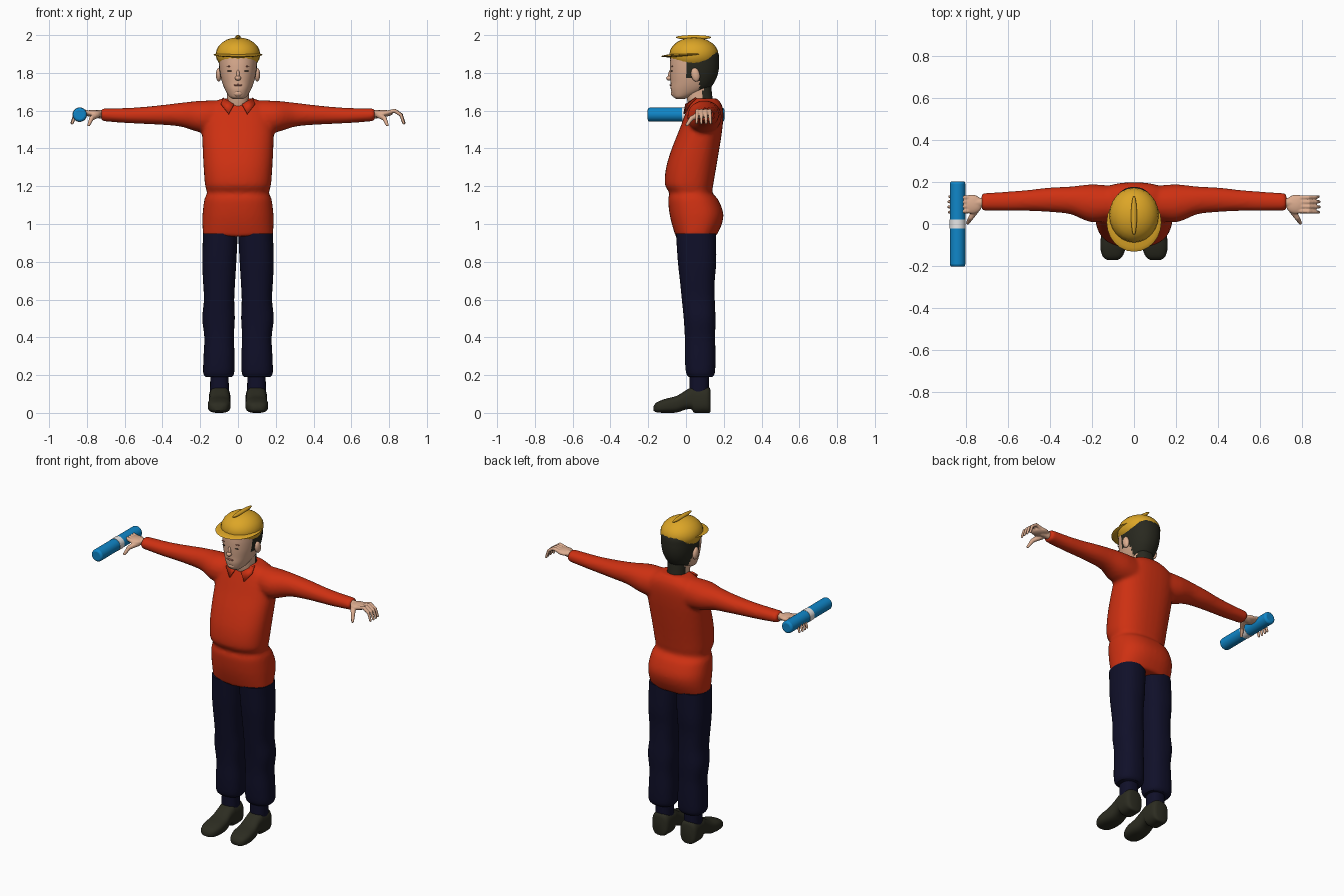
import bpy, bmesh, math
from mathutils import Matrix, Vector

if "Cube" in bpy.data.objects:
    bpy.data.objects.remove(bpy.data.objects["Cube"])


def material(name, r, g, b):
    m = bpy.data.materials.new(name)
    m.use_nodes = True
    m.diffuse_color = (r, g, b, 1)
    bsdf = m.node_tree.nodes["Principled BSDF"]
    bsdf.inputs["Base Color"].default_value = (r, g, b, 1)
    bsdf.inputs["Roughness"].default_value = 0.8
    return m


RED = material("orange red cloth", 0.62, 0.03, 0.006)
NAVY = material("navy cloth", 0.005, 0.005, 0.022)
BOOT = material("dark olive leather", 0.025, 0.025, 0.015)
HAIR = material("dark hair", 0.022, 0.022, 0.014)
SKIN = material("skin", 0.72, 0.42, 0.28)
LIPS = material("lips", 0.5, 0.19, 0.13)
YELLOW = material("yellow plastic", 0.72, 0.38, 0.02)
BLUE = material("blue plastic", 0.005, 0.24, 0.58)
WHITE = material("white band", 0.8, 0.8, 0.8)


def finish(name, bm, *mats, rule=None, remesh=0, smooth=4):
    bmesh.ops.recalc_face_normals(bm, faces=bm.faces)
    for f in bm.faces:
        f.smooth = True
        if rule:
            f.material_index = int(rule(f.calc_center_median()))
    mesh = bpy.data.meshes.new(name)
    bm.to_mesh(mesh)
    bm.free()
    for m in mats:
        mesh.materials.append(m)
    ob = bpy.data.objects.new(name, mesh)
    bpy.context.collection.objects.link(ob)
    if remesh:
        mod = ob.modifiers.new("Blend", "REMESH")
        mod.mode, mod.voxel_size, mod.use_smooth_shade = "VOXEL", remesh, True
        mod = ob.modifiers.new("Soften", "SMOOTH")
        mod.factor, mod.iterations = 0.5, smooth
    else:
        for o in bpy.context.selected_objects:
            o.select_set(False)
        ob.select_set(True)
        bpy.context.view_layer.objects.active = ob
        bpy.ops.object.shade_smooth_by_angle(angle=math.radians(50))
    return ob


def spline(a, b, c, d, t):
    return [0.5 * (2 * q + (r - p) * t + (2 * p - 5 * q + 4 * r - s) * t * t
                   + (3 * q - p - 3 * r + s) * t ** 3) for p, q, r, s in zip(a, b, c, d)]


def loft(bm, sections, axis="z", power=2.4, sides=36, steps=4, flip=1):
    """Sections are (position, centre, half width, low, high) along an axis."""
    n = len(sections)
    dense = []
    for i in range(n - 1):
        pts = [sections[max(0, min(n - 1, i + k))] for k in (-1, 0, 1, 2)]
        dense += [spline(*pts, j / steps) for j in range(steps)]
    dense.append(sections[-1])
    rings = []
    for pos, mid, half, low, high in dense:
        ring = []
        for k in range(sides):
            a = math.tau * k / sides
            c, s = math.cos(a), math.sin(a)
            u = mid + half * math.copysign(abs(c) ** (2 / power), c)
            v = (low + high) / 2 + (high - low) / 2 * math.copysign(abs(s) ** (2 / power), s)
            co = {"z": (u, v, pos), "y": (u, pos, v), "x": (pos, u, v)}[axis]
            ring.append(bm.verts.new((co[0] * flip, co[1], co[2])))
        rings.append(ring)
    for r, q in zip(rings, rings[1:]):
        for k in range(sides):
            j = (k + 1) % sides
            bm.faces.new((r[k], r[j], q[j], q[k]))
    bm.faces.new(rings[0])
    bm.faces.new(rings[-1])


def ball(bm, centre, scale, tilt=0, seg=24):
    m = Matrix.Translation(centre) @ Matrix.Rotation(tilt, 4, "X") @ Matrix.Diagonal((*scale, 1))
    bmesh.ops.create_uvsphere(bm, u_segments=seg, v_segments=seg // 2, radius=1, matrix=m)


def chain(bm, points, r0, r1, flip):
    """Row of overlapping balls that blends into a finger."""
    pts = [Vector(p) for p in points]
    total = (len(pts) - 1) * 6
    for i in range(total + 1):
        k = min(i // 6, len(pts) - 2)
        p = pts[k].lerp(pts[k + 1], i / 6 - k)
        r = r0 + (r1 - r0) * i / total
        ball(bm, (p.x * flip, p.y, p.z), (r, r, r), seg=10)


def blob(name, mat, centre, scale, tilt=0):
    bm = bmesh.new()
    ball(bm, centre, scale, tilt)
    return finish(name, bm, mat)


# Shirt: torso and both sleeves blended together
bm = bmesh.new()
loft(bm, [(0.935, 0, 0.185, -0.055, 0.16), (1.0, 0, 0.188, -0.075, 0.19),
          (1.06, 0, 0.187, -0.088, 0.197), (1.13, 0, 0.178, -0.095, 0.17),
          (1.165, 0, 0.165, -0.088, 0.14), (1.21, 0, 0.175, -0.112, 0.145),
          (1.3, 0, 0.182, -0.105, 0.16), (1.4, 0, 0.187, -0.075, 0.177),
          (1.5, 0, 0.19, -0.035, 0.192), (1.58, 0, 0.185, -0.005, 0.198),
          (1.63, 0, 0.15, 0.015, 0.19), (1.665, 0, 0.085, 0.035, 0.165)])
for side in (1, -1):
    loft(bm, [(0.08, 0.1, 0.08, 1.47, 1.655), (0.2, 0.098, 0.09, 1.485, 1.652),
              (0.3, 0.112, 0.066, 1.515, 1.642), (0.4, 0.115, 0.058, 1.525, 1.63),
              (0.5, 0.112, 0.05, 1.53, 1.62), (0.6, 0.108, 0.046, 1.535, 1.614),
              (0.725, 0.105, 0.041, 1.545, 1.612)], axis="x", power=2.1, flip=side)
finish("shirt", bm, RED, remesh=0.011)

# Collar flaps
for side, label in ((1, "left"), (-1, "right")):
    bm = bmesh.new()
    quad = [(0.08, 0.05, 1.67), (0.022, -0.004, 1.635), (0.05, -0.014, 1.585), (0.09, 0.008, 1.635)]
    bm.faces.new([bm.verts.new((x * side, y, z)) for x, y, z in quad])
    flap = finish(label + "_collar_flap", bm, RED)
    flap.modifiers.new("Thickness", "SOLIDIFY").thickness = 0.008

for side, label in ((1, "left"), (-1, "right")):
    # Trouser leg with gathered cuff
    bm = bmesh.new()
    loft(bm, [(0.19, 0.102, 0.07, 0.015, 0.14), (0.215, 0.102, 0.082, 0.0, 0.153),
              (0.3, 0.1, 0.082, -0.006, 0.156), (0.4, 0.1, 0.078, -0.006, 0.154),
              (0.5, 0.103, 0.086, -0.012, 0.156), (0.6, 0.1, 0.08, -0.022, 0.152),
              (0.7, 0.1, 0.085, -0.032, 0.152), (0.8, 0.099, 0.09, -0.043, 0.16),
              (0.95, 0.093, 0.092, -0.053, 0.158)], flip=side)
    finish(label + "_trouser_leg", bm, NAVY)
    bm = bmesh.new()
    loft(bm, [(0.1, 0.098, 0.05, 0.018, 0.12), (0.22, 0.098, 0.048, 0.02, 0.122)], flip=side)
    finish(label + "_sock_cuff", bm, NAVY)

    # Boot with toe, arch and heel
    bm = bmesh.new()
    loft(bm, [(-0.172, 0.103, 0.022, 0.012, 0.035), (-0.155, 0.102, 0.046, 0.003, 0.056),
              (-0.11, 0.1, 0.06, 0, 0.074), (-0.05, 0.098, 0.058, 0.002, 0.09),
              (0.0, 0.097, 0.053, 0.018, 0.12), (0.03, 0.097, 0.054, 0.018, 0.137),
              (0.045, 0.097, 0.055, 0, 0.14), (0.1, 0.097, 0.057, 0, 0.14),
              (0.122, 0.097, 0.05, 0, 0.135), (0.13, 0.097, 0.036, 0.008, 0.12)],
         axis="y", power=2.8, flip=side)
    finish(label + "_boot", bm, BOOT)

    # Hand: wrist, palm, curled fingers and thumb
    bm = bmesh.new()
    chain(bm, [(0.69, 0.105, 1.578), (0.76, 0.1, 1.583)], 0.026, 0.021, side)
    ball(bm, (0.77 * side, 0.094, 1.586), (0.05, 0.046, 0.018))
    for y, reach in ((0.056, 0.97), (0.081, 1), (0.106, 1), (0.13, 0.96)):
        curl = [(0.785, 1.588), (0.83, 1.6), (0.865, 1.578), (0.88, 1.535)]
        path = [(0.785 + (x - 0.785) * reach, 0.094 + (y - 0.094) * (0.85 + 0.05 * i), z)
                for i, (x, z) in enumerate(curl)]
        chain(bm, path, 0.012, 0.008, side)
    chain(bm, [(0.745, 0.075, 1.578), (0.775, 0.03, 1.56), (0.79, 0.005, 1.525)], 0.018, 0.009, side)
    finish(label + "_hand", bm, SKIN, remesh=0.004, smooth=3)

    # Ear, eye and brow
    blob(label + "_ear", SKIN, (0.102 * side, 0.05, 1.79), (0.015, 0.023, 0.037), 0.2)
    blob(label + "_eye", HAIR, (0.042 * side, -0.074, 1.81), (0.015, 0.005, 0.003))
    blob(label + "_brow", LIPS, (0.044 * side, -0.073, 1.835), (0.018, 0.005, 0.003))

# Neck, dark at the nape
bm = bmesh.new()
loft(bm, [(1.6, 0, 0.062, 0.02, 0.15), (1.67, 0, 0.058, 0.004, 0.14),
          (1.76, 0, 0.06, 0.0, 0.13)], steps=8)
finish("neck", bm, SKIN, HAIR, rule=lambda c: c.y > 0.09)


# Head with hair covering the back and the sideburns
def is_hair(c):
    return (c.z > 1.77 and c.y > 0.005) or (c.z > 1.7 and c.y > 0.07)


bm = bmesh.new()
loft(bm, [(1.662, 0, 0.026, -0.052, -0.01), (1.675, 0, 0.046, -0.068, 0.03),
          (1.71, 0, 0.068, -0.08, 0.115), (1.75, 0, 0.084, -0.081, 0.15),
          (1.8, 0, 0.096, -0.084, 0.17), (1.86, 0, 0.102, -0.084, 0.176),
          (1.91, 0, 0.1, -0.075, 0.168), (1.95, 0, 0.06, -0.03, 0.12)],
     power=2.2, sides=64, steps=6)
finish("head", bm, SKIN, HAIR, rule=is_hair)
blob("nose", SKIN, (0, -0.089, 1.772), (0.016, 0.016, 0.013))
blob("nose_bridge", SKIN, (0, -0.083, 1.792), (0.009, 0.012, 0.028), -0.2)
blob("mouth", LIPS, (0, -0.081, 1.735), (0.025, 0.006, 0.005))
blob("chin", SKIN, (0, -0.063, 1.692), (0.026, 0.017, 0.018))

# Hard hat: dome, brim and crest
blob("hat_dome", YELLOW, (0, 0.042, 1.898), (0.118, 0.13, 0.09))
blob("hat_brim", YELLOW, (0, 0.008, 1.896), (0.13, 0.14, 0.011), 0.06)
blob("hat_crest", YELLOW, (0, 0.04, 1.988), (0.014, 0.094, 0.012))

# Torch held in the right hand, with a white band
bm = bmesh.new()
turn = Matrix.Translation((-0.838, 0, 1.579)) @ Matrix.Rotation(math.pi / 2, 4, "X")
bmesh.ops.create_cone(bm, cap_ends=True, segments=32, radius1=0.037, radius2=0.037,
                      depth=0.406, matrix=turn)
torch = finish("torch", bm, BLUE)
bevel = torch.modifiers.new("Rounded ends", "BEVEL")
bevel.width, bevel.segments = 0.012, 3
bm = bmesh.new()
bmesh.ops.create_cone(bm, cap_ends=True, segments=32, radius1=0.0385, radius2=0.0385,
                      depth=0.042, matrix=turn)
finish("torch_band", bm, WHITE)
